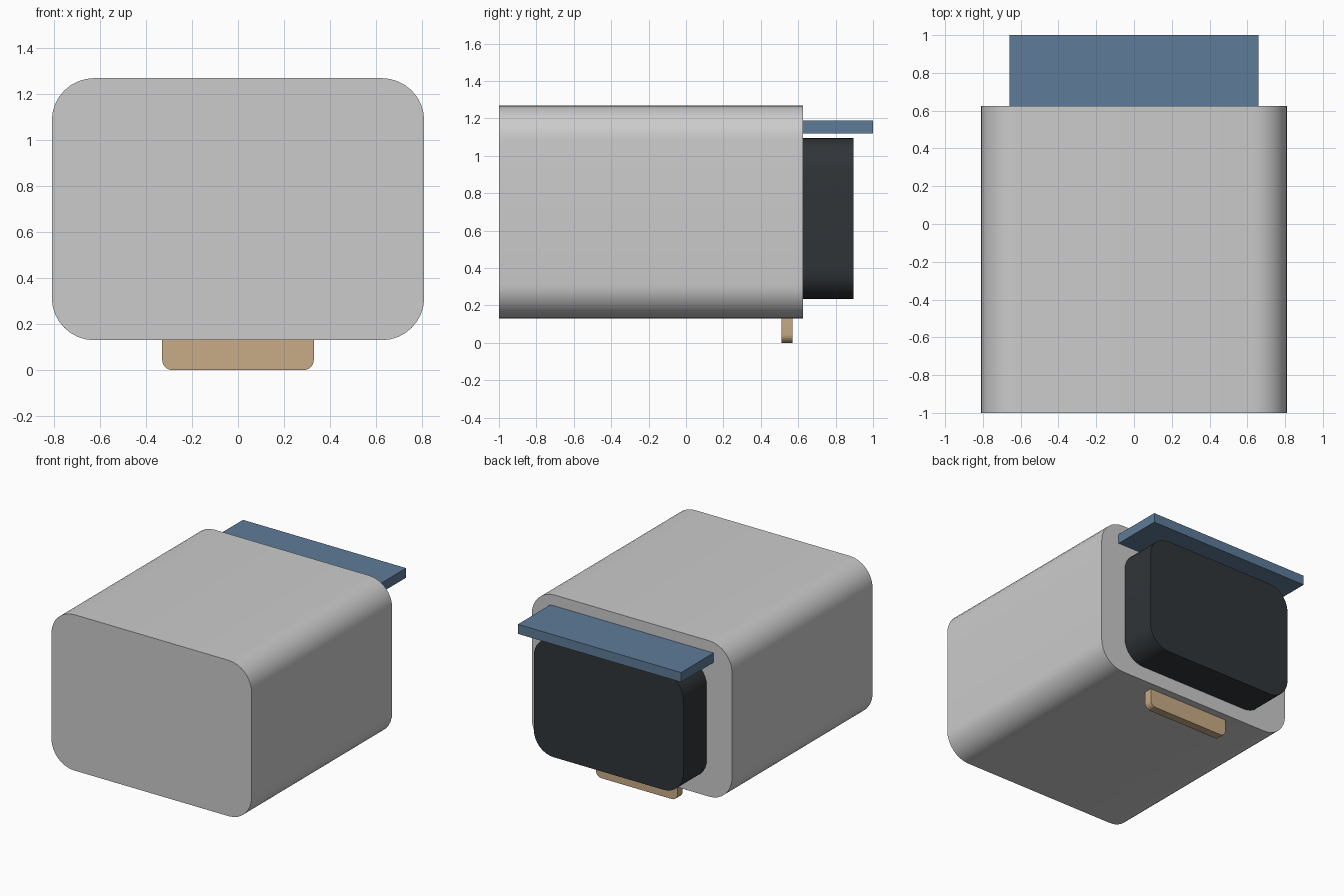
import bpy
import math

if "Cube" in bpy.data.objects:
    bpy.data.objects.remove(bpy.data.objects["Cube"])


def rounded_profile(hx, z0, z1, r_bottom, r_top, seg=8):
    """Outline of a rounded rectangle in the XZ plane."""
    corners = [(hx, z1, r_top, 0), (-hx, z1, r_top, 90),
               (-hx, z0, r_bottom, 180), (hx, z0, r_bottom, 270)]
    pts = []
    for x, z, r, start in corners:
        cx = x - math.copysign(r, x)
        cz = z - r if z == z1 else z + r
        steps = seg if r > 0 else 0
        for i in range(steps + 1):
            a = math.radians(start + 90 * i / max(steps, 1))
            pts.append((cx + r * math.cos(a), cz + r * math.sin(a)))
    return pts


def prism(name, profile, y0, y1, color=None):
    """Extrude an XZ outline from y0 to y1."""
    n = len(profile)
    verts = [(x, y, z) for y in (y0, y1) for x, z in profile]
    faces = [tuple(range(n)), tuple(range(2 * n - 1, n - 1, -1))]
    faces += [(i, i + n, (i + 1) % n + n, (i + 1) % n) for i in range(n)]
    mesh = bpy.data.meshes.new(name)
    mesh.from_pydata(verts, [], faces)
    obj = bpy.data.objects.new(name, mesh)
    bpy.context.collection.objects.link(obj)
    if color:
        mat = bpy.data.materials.new(name + "_color")
        mat.diffuse_color = (*color, 1)
        mat.use_nodes = True
        mat.node_tree.nodes["Principled BSDF"].inputs["Base Color"].default_value = mat.diffuse_color
        mesh.materials.append(mat)
    bpy.ops.object.select_all(action='DESELECT')
    obj.select_set(True)
    bpy.context.view_layer.objects.active = obj
    bpy.ops.object.shade_smooth_by_angle(angle=math.radians(30))
    return obj


# Main housing
prism("housing", rounded_profile(0.81, 0.13, 1.27, 0.185, 0.185), -1.0, 0.625)

# Dark rear panel block
prism("rear_panel", rounded_profile(0.605, 0.235, 1.095, 0.16, 0.16),
      0.62, 0.895, (0.03, 0.035, 0.04))

# Blue hood over the rear panel
prism("hood", rounded_profile(0.66, 1.12, 1.19, 0, 0),
      0.62, 1.0, (0.11, 0.2, 0.32))

# Tan foot under the rear edge
prism("foot", rounded_profile(0.33, 0.0, 0.14, 0.045, 0, 6),
      0.51, 0.57, (0.58, 0.41, 0.24))
